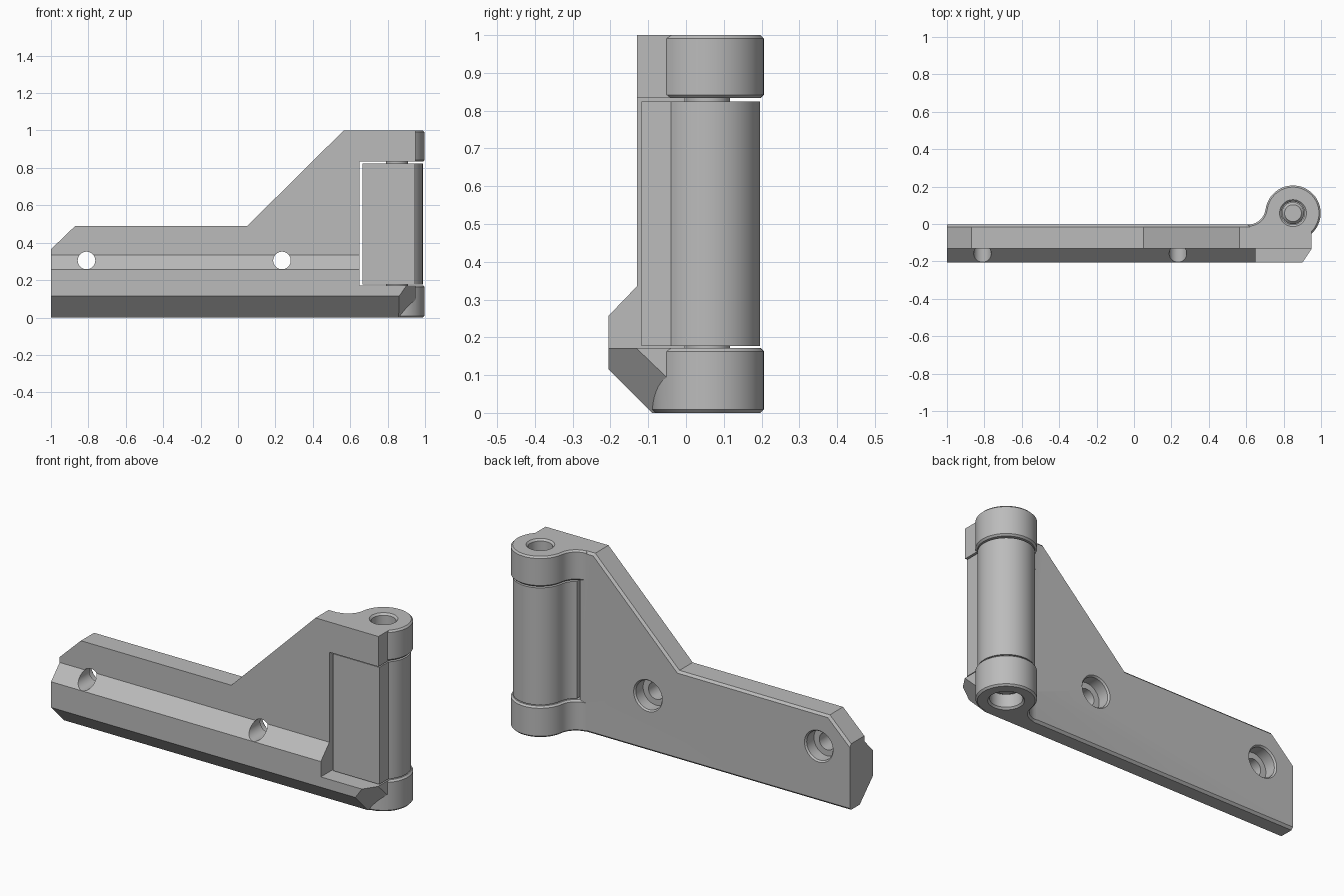
import bpy, bmesh, math
from mathutils import Vector

cube = bpy.data.objects.get("Cube")
if cube:
    bpy.data.objects.remove(cube, do_unlink=True)

grey = bpy.data.materials.new("cast_grey")
grey.use_nodes = True
COLOUR = (0.5, 0.5, 0.5, 1)
grey.diffuse_color = COLOUR
grey.node_tree.nodes["Principled BSDF"].inputs["Base Color"].default_value = COLOUR


def make(name, bm):
    bmesh.ops.recalc_face_normals(bm, faces=bm.faces)
    mesh = bpy.data.meshes.new(name)
    bm.to_mesh(mesh)
    bm.free()
    mesh.materials.append(grey)
    ob = bpy.data.objects.new(name, mesh)
    bpy.context.collection.objects.link(ob)
    return ob


def prism(outline, to_3d, depth):
    """Extrude a 2D outline; to_3d maps (u, v) to a point on the start plane."""
    bm = bmesh.new()
    face = bm.faces.new([bm.verts.new(to_3d(u, v)) for u, v in outline])
    new = bmesh.ops.extrude_face_region(bm, geom=[face])["geom"]
    bmesh.ops.translate(bm, vec=depth,
                        verts=[g for g in new if isinstance(g, bmesh.types.BMVert)])
    bmesh.ops.recalc_face_normals(bm, faces=bm.faces)
    return bm


def chamfer(bm, width, rule):
    edges = [e for e in bm.edges if rule(e.verts[0].co, e.verts[1].co)]
    bmesh.ops.bevel(bm, geom=edges, offset=width, segments=1,
                    affect='EDGES', clamp_overlap=True)


def lathe(name, profile, origin, axis='Z', sides=48):
    """Closed solid of revolution from (radius, height) pairs."""
    bm = bmesh.new()
    rings = []
    for r, h in profile:
        ring = []
        for i in range(sides):
            a = math.tau * i / sides
            p = Vector((r * math.cos(a), r * math.sin(a), h))
            if axis == 'Y':
                p = Vector((p.x, p.z, p.y))
            ring.append(bm.verts.new(p + Vector(origin)))
        rings.append(ring)
    for a, b in zip(rings, rings[1:]):
        for i in range(sides):
            j = (i + 1) % sides
            bm.faces.new((a[i], a[j], b[j], b[i]))
    bm.faces.new(rings[0])
    bm.faces.new(rings[-1])
    return make(name, bm)


def combine(target, tool, operation):
    mod = target.modifiers.new("combine", 'BOOLEAN')
    mod.operation, mod.object, mod.solver = operation, tool, 'EXACT'
    bpy.context.view_layer.objects.active = target
    bpy.ops.object.modifier_apply(modifier=mod.name)
    bpy.data.objects.remove(tool, do_unlink=True)


def arc(cx, cy, r, start, end, n):
    return [(cx + r * math.cos(math.radians(start + (end - start) * i / n)),
             cy + r * math.sin(math.radians(start + (end - start) * i / n)))
            for i in range(n + 1)]


AX, AY = 0.85, 0.058            # hinge pin axis
FX, FY = 0.61, 0.091            # centre of the concave blend
BACK, END = -0.003, 0.95        # back face and right end of the plate
SLOT_LOW, SLOT_HIGH = 0.172, 0.833

# Arm: rail cross-section swept along x, with the right end corner cut off
section = [(0.05, 0), (-0.09, 0), (-0.205, 0.115), (-0.205, 0.257),
           (-0.13, 0.335), (-0.13, 1), (0.05, 1)]
bm = prism(section, lambda y, z: (-1, y, z), (1 + END, 0, 0))
cut = bmesh.ops.bisect_plane(bm, geom=bm.verts[:] + bm.edges[:] + bm.faces[:],
                             plane_co=(0.9, -0.205, 0.17), plane_no=(3.75, -2.5, -2.6),
                             clear_outer=True)
bmesh.ops.edgeloop_fill(bm, edges=[g for g in cut["geom_cut"]
                                   if isinstance(g, bmesh.types.BMEdge)])
arm = make("hinge_arm", bm)

# Side silhouette with the slot for the moving leaf, chamfered on the back
outline = [(-1, 0), (-1, 0.365), (-0.87, 0.49), (0.05, 0.49), (0.565, 1), (END, 1),
           (END, SLOT_HIGH), (0.65, SLOT_HIGH), (0.65, SLOT_LOW), (END, SLOT_LOW), (END, 0)]
bm = prism(outline, lambda x, z: (x, BACK, z), (0, -0.4, 0))
chamfer(bm, 0.012, lambda a, b: abs(a.y - BACK) < 1e-4 and abs(b.y - BACK) < 1e-4
        and abs(a.x - b.x) > 0.01 and not 0.1 < a.z < 0.9 - 0.4 * (a.x < 0.6) * 2)
silhouette = make("silhouette_helper", bm)
combine(arm, silhouette, 'INTERSECT')

# Knuckles above and below the slot, blending into the plate
knuckle = ([(FX, -0.08)] + arc(FX, FY, FY - BACK, -90, -8, 10)
           + arc(AX, AY, 0.148, 171, -90, 48))
for z0, z1 in ((0, SLOT_LOW), (SLOT_HIGH, 1)):
    bm = prism(knuckle, lambda x, y: (x, y, z0), (0, 0, z1 - z0))
    chamfer(bm, 0.009, lambda a, b: abs(a.z - b.z) < 1e-4
            and max(a.y, b.y) > BACK - 0.001 or (abs(a.z - b.z) < 1e-4
            and min(a.x, b.x) > 0.84))
    combine(arm, make("knuckle", bm), 'UNION')

# Pin bores
combine(arm, lathe("top_bore", [(0.062, 0.78), (0.062, 0.99), (0.074, 1.002), (0.074, 1.1)],
                   (AX, AY, 0)), 'DIFFERENCE')
combine(arm, lathe("bottom_bore", [(0.09, -0.1), (0.09, -0.001), (0.08, 0.01), (0.08, 0.08),
                                   (0.062, 0.08), (0.062, 0.25)], (AX, AY, 0)), 'DIFFERENCE')

# Screw holes, counterbored from the back
for x in (-0.81, 0.235):
    combine(arm, lathe("screw_hole", [(0.047, -0.3), (0.047, -0.075), (0.08, -0.075),
                                      (0.08, -0.012), (0.09, 0.0), (0.09, 0.1)],
                       (x, 0, 0.305), 'Y'), 'DIFFERENCE')

# Moving leaf: a slightly smaller knuckle shape that fills the slot
leaf = ([(0.665, -0.118)] + arc(FX, FY, 0.104, -58, -8, 8)
        + arc(AX, AY, 0.138, 171, -45, 44) + [(0.947, -0.118)])
leaf_ob = make("moving_leaf", prism(leaf, lambda x, y: (x, y, 0.177), (0, 0, 0.647)))

# Pin through both knuckles
pin = lathe("hinge_pin", [(0.045, 0.06), (0.059, 0.075), (0.059, 0.885), (0.045, 0.9)],
            (AX, AY, 0))

for ob in (arm, leaf_ob, pin):
    bpy.ops.object.select_all(action='DESELECT')
    ob.select_set(True)
    bpy.context.view_layer.objects.active = ob
    bpy.ops.object.shade_smooth_by_angle(angle=math.radians(25))
